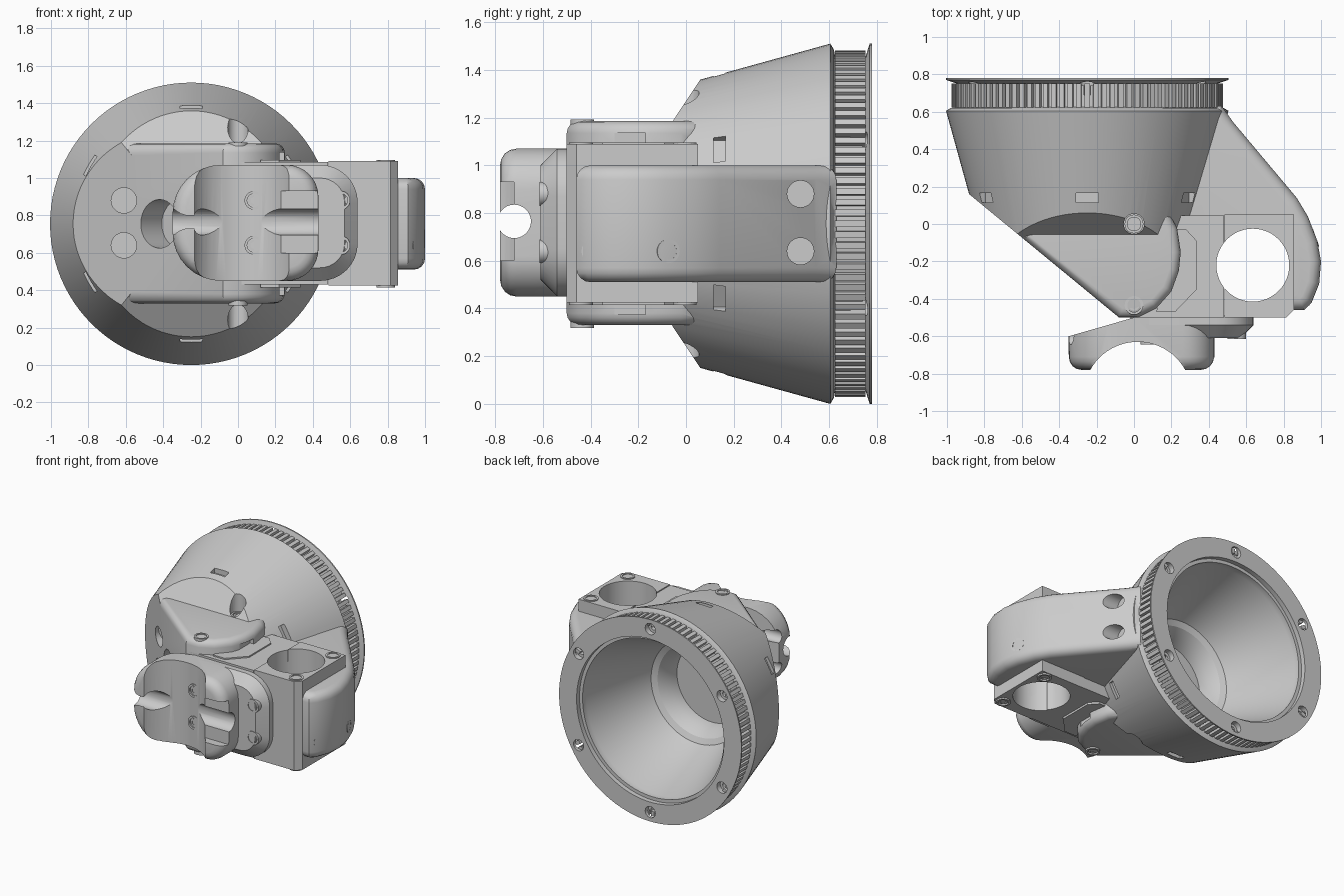
import bpy, bmesh, math
from mathutils import Vector, Matrix

if "Cube" in bpy.data.objects:
    bpy.data.objects.remove(bpy.data.objects["Cube"])

CX, CZ = -0.25, 0.755          # axis of the conical shell (runs along y)


def finish(name, bm):
    bmesh.ops.recalc_face_normals(bm, faces=bm.faces)
    me = bpy.data.meshes.new(name)
    bm.to_mesh(me)
    bm.free()
    ob = bpy.data.objects.new(name, me)
    bpy.context.collection.objects.link(ob)
    return ob


def prism(name, pts, lo, hi, axis='z', bevel=0, seg=4, pick=None):
    """Extrude a 2D outline along z (x,y points) or y (x,z points)."""
    bm = bmesh.new()
    place = (lambda p, t: (p[0], p[1], t)) if axis == 'z' else (lambda p, t: (p[0], t, p[1]))
    a = [bm.verts.new(place(p, lo)) for p in pts]
    b = [bm.verts.new(place(p, hi)) for p in pts]
    caps = [bm.faces.new(a), bm.faces.new(b)]
    for i in range(len(pts)):
        j = (i + 1) % len(pts)
        bm.faces.new((a[i], a[j], b[j], b[i]))
    bmesh.ops.recalc_face_normals(bm, faces=bm.faces)
    if bevel:
        chosen = caps if pick is None else [caps[pick]]
        edges = list({e for f in chosen for e in f.edges})
        bmesh.ops.bevel(bm, geom=edges, offset=bevel, segments=seg, profile=0.5, affect='EDGES')
    return finish(name, bm)


def revolve(name, profile, n=96, planes=()):
    """Solid of revolution about the shell axis from (radius, y), then trimmed by planes."""
    bm = bmesh.new()
    rings = [[bm.verts.new((CX + r * math.cos(2 * math.pi * k / n), y,
                            CZ + r * math.sin(2 * math.pi * k / n))) for k in range(n)]
             for r, y in profile]
    for p, q in zip(rings, rings[1:]):
        for k in range(n):
            m = (k + 1) % n
            bm.faces.new((p[k], p[m], q[m], q[k]))
    bm.faces.new(rings[0])
    bm.faces.new(rings[-1])
    for co, no in planes:
        bmesh.ops.bisect_plane(bm, geom=bm.verts[:] + bm.edges[:] + bm.faces[:], dist=1e-5,
                               plane_co=co, plane_no=no, clear_outer=True)
        bmesh.ops.holes_fill(bm, edges=[e for e in bm.edges if e.is_boundary], sides=0)
    return finish(name, bm)


def cyl(name, start, direction, r, depth, n=32):
    """Cylinder from a start point along a direction."""
    d = Vector(direction).normalized()
    m = Matrix.Translation(Vector(start) + d * depth / 2) @ d.to_track_quat('Z', 'Y').to_matrix().to_4x4()
    bm = bmesh.new()
    bmesh.ops.create_cone(bm, cap_ends=True, segments=n, radius1=r, radius2=r, depth=depth, matrix=m)
    return finish(name, bm)


def box(name, lo, hi, m=Matrix()):
    lo, hi = Vector(lo), Vector(hi)
    bm = bmesh.new()
    s = Matrix.Diagonal((*(hi - lo), 1))
    bmesh.ops.create_cube(bm, size=1, matrix=m @ Matrix.Translation((lo + hi) / 2) @ s)
    return finish(name, bm)


def combine(target, tool, op='DIFFERENCE'):
    mod = target.modifiers.new('b', 'BOOLEAN')
    mod.operation, mod.object, mod.solver = op, tool, 'EXACT'
    bpy.context.view_layer.objects.active = target
    bpy.ops.object.modifier_apply(modifier=mod.name)
    bpy.data.objects.remove(tool)


def rounded_rect(x0, x1, z0, z1, rl, rr, n=8):
    pts = []
    for cx, cz, r, a0 in ((x1 - rr, z1 - rr, rr, 0), (x0 + rl, z1 - rl, rl, 90),
                          (x0 + rl, z0 + rl, rl, 180), (x1 - rr, z0 + rr, rr, 270)):
        for k in range(n + 1):
            a = math.radians(a0 + 90 * k / n)
            pts.append((cx + r * math.cos(a), cz + r * math.sin(a)))
    return pts


def mz(z):
    return 2 * CZ - z


# Conical shell, trimmed by the diagonal side and sloped top and bottom planes
housing = revolve('housing', [(0.755, 0.78), (0.755, 0.77), (0.70, 0.752), (0.70, 0.625),
                              (0.73, 0.62), (0.755, 0.605), (0.56, -0.10)],
                  planes=[((-0.87, 0.15, 0), (-0.65, -0.79, 0)),
                          ((0, 0.06, 1.36), (0, -0.83, 0.55)),
                          ((0, 0.06, 0.15), (0, -0.83, -0.55))])

# Wedge-shaped front body
body = prism('body', [(-0.6, -0.072), (-0.08, -0.5), (0.02, -0.5), (0.12, -0.45), (0.2, -0.36),
                      (0.24, -0.25), (0.25, -0.15), (0.23, -0.02), (0.18, 0.07), (-0.5, 0.07)],
             0.33, 1.185, bevel=0.05)
combine(housing, body, 'UNION')

# Side arm sweeping from the shell to the right
arm = prism('arm', [(0.1, 0.1), (0.1, 0.63), (0.47, 0.63), (0.53, 0.545), (0.87, 0.14), (0.93, 0.04),
                    (0.98, -0.09), (1.0, -0.2), (0.99, -0.32), (0.95, -0.42), (0.91, -0.46),
                    (0.6, -0.46)], 0.51, 1.0, bevel=0.06)
combine(housing, arm, 'UNION')

# Stepped conical cavity, open at the back
combine(housing, revolve('cavity', [(0.61, 0.82), (0.61, 0.745), (0.585, 0.745), (0.585, 0.70),
                                    (0.385, 0.22), (0.345, 0.20), (0.30, 0.13), (0.29, 0.05)]))

# Six rim bolt holes and six slots around the shell
for k in range(6):
    a = math.radians(90 + 60 * k)
    c, s = math.cos(a), math.sin(a)
    combine(housing, cyl('c', (CX + 0.685 * c, 0.80, CZ + 0.685 * s), (0, -1, 0), 0.042, 0.06, 24))
    combine(housing, cyl('c', (CX + 0.685 * c, 0.75, CZ + 0.685 * s), (0, -1, 0), 0.022, 0.06, 16))
    m = Matrix.Translation((CX, 0.14, CZ)) @ Matrix.Rotation(-a, 4, 'Y')
    combine(housing, box('c', (0.595, -0.025, -0.06), (0.70, 0.025, 0.06), m))

# Screw pockets, the diagonal cable port and the bearing hole
for z in (0.64, 0.88):
    combine(housing, cyl('c', (-0.61, -0.3, z), (0, 1, 0), 0.068, 0.33))
    combine(housing, cyl('c', (0.9, 0.48, z), (-1, 0, 0), 0.056, 0.40))
combine(housing, cyl('c', (-0.485, -0.30, CZ), (0.65, 0.79, 0), 0.13, 0.28))
combine(housing, cyl('c', (0, 0, 1.175), (0, 0, 1), 0.055, 0.3))
combine(housing, cyl('c', (0, 0, mz(1.175)), (0, 0, -1), 0.055, 0.3))
combine(housing, cyl('c', (0.635, -0.22, 0), (0, 0, 1), 0.195, 2, 48))
for z in (1.11, mz(1.11)):
    combine(housing, box('c', (0.22, -0.30, z - 0.025), (0.4, -0.17, z + 0.025)))

# Knurled grip teeth around the rim
bm = bmesh.new()
for k in range(100):
    m = Matrix.Translation((CX, 0.688, CZ)) @ Matrix.Rotation(2 * math.pi * k / 100, 4, 'Y')
    bmesh.ops.create_cube(bm, size=1, matrix=m @ Matrix.Translation((0.709, 0, 0))
                          @ Matrix.Diagonal((0.036, 0.128, 0.027, 1)))
finish('grip_teeth', bm)

# Bearing box in two halves with a visible seam, plus raised latch outlines
right_half = prism('bearing_box_right', [(0.484, -0.5), (0.815, -0.5), (0.855, -0.46), (0.855, 0.05),
                                         (0.484, 0.05)], 0.425, 1.09)
left_half = box('bearing_box_left', (-0.05, -0.5, 0.43), (0.48, 0.045, 1.085))
for half in (right_half, left_half):
    combine(half, cyl('c', (0.635, -0.22, 0), (0, 0, 1), 0.195, 2, 48))
latch = [(0.2, -0.03), (0.28, -0.03), (0.335, -0.09), (0.335, -0.35), (0.22, -0.47), (0.12, -0.47)]
prism('latch_top', latch, 1.08, 1.095)
prism('latch_bottom', latch, mz(1.095), mz(1.08))

# Bracket base plate against the front of the box
prism('bracket_base', rounded_rect(-0.02, 0.64, 0.45, 1.07, 0.1, 0.2), -0.61, -0.49, 'y',
      bevel=0.07, seg=1, pick=0)

# Saddle bracket with a wide cross saddle, a shallow channel and a round lengthwise groove
saddle = prism('saddle_bracket', rounded_rect(-0.35, 0.43, 0.45, 1.07, 0.26, 0.17), -0.78, -0.48, 'y',
               bevel=0.07, pick=0)
back_cut = prism('c', [(-0.6, -0.672), (0.0, -0.5), (0.0, -0.3), (-0.6, -0.3)], 0, 2)
combine(saddle, back_cut)
combine(saddle, cyl('c', (0.02, -0.92, 0), (0, 0, 1), 0.29, 2, 64))
combine(saddle, box('c', (-0.1, -0.9, 0.6), (0.6, -0.72, 0.93)))
combine(saddle, cyl('c', (-1, -0.72, CZ + 0.01), (1, 0, 0), 0.07, 2, 40))
for z in (0.64, 0.88):
    combine(saddle, cyl('c', (-0.7, -0.60, z), (1, 0, 0), 0.045, 0.5, 24))

# Socket-head screws sharing one mesh
proto = cyl('screw', (0, 0, -0.05), (0, 0, 1), 0.05, 0.056)
combine(proto, cyl('c', (0, 0, -0.006), (0, 0, 1), 0.036, 0.1))
pin = cyl('pin', (0, 0, -0.03), (0, 0, 1), 0.029, 0.03)
combine(proto, pin, 'UNION')
combine(proto, cyl('c', (0, 0, -0.03), (0, 0, 1), 0.02, 0.1, 6))
spots = []
for x, y, z in ((0, 0, 1.178), (0, -0.435, 1.185), (0.79, -0.005, 1.09), (0.79, -0.44, 1.09)):
    spots += [((x, y, z), (0, 0, 1)), ((x, y, mz(z)), (0, 0, -1))]
for z in (0.64, 0.88):
    spots += [((0.085, -0.638, z), (0, -1, 0)), ((0.55, -0.608, z), (0, -1, 0))]
spots += [((0.952, -0.39, 0.64), (0.9, -0.43, 0)), ((0.968, -0.075, 0.64), (0.94, 0.34, 0))]
for k, (loc, d) in enumerate(spots):
    ob = bpy.data.objects.new('screw_%d' % (k + 1), proto.data)
    ob.location = loc
    ob.rotation_mode = 'QUATERNION'
    ob.rotation_quaternion = Vector(d).to_track_quat('Z', 'Y')
    bpy.context.collection.objects.link(ob)
bpy.data.objects.remove(proto)

# Smooth shading with crisp edges
for ob in bpy.context.collection.objects:
    ob.select_set(True)
    bpy.context.view_layer.objects.active = ob
bpy.ops.object.shade_smooth_by_angle(angle=math.radians(30))
